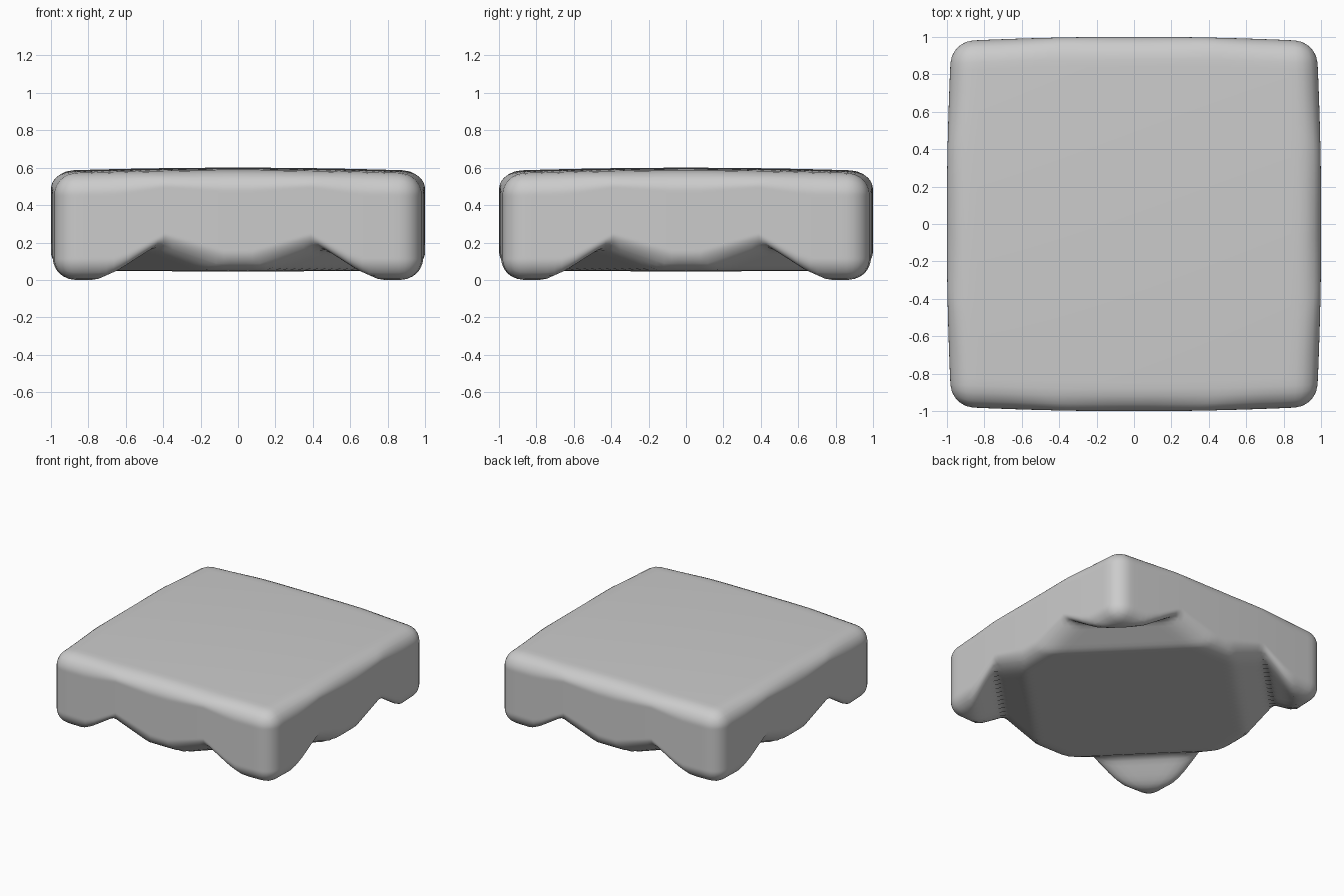
import bpy, bmesh
from mathutils import Vector

if "Cube" in bpy.data.objects:
    bpy.data.objects.remove(bpy.data.objects["Cube"])

R = 0.12             # edge rounding
HALF = (1.0, 1.0, 0.3)


# Underside height across the diagonal: flat belly, groove, corner foot
UNDERSIDE = [(0, 0.045), (1.08, 0.05), (1.40, 0.165), (1.60, 0.035), (1.68, 0.0), (3, 0.0)]


def underside(x, y):
    t = abs(x) + abs(y)
    for (a, ha), (b, hb) in zip(UNDERSIDE, UNDERSIDE[1:]):
        if t <= b:
            return ha + (hb - ha) * (t - a) / (b - a)
    return 0.0


def shape(co):
    p = Vector([c * h for c, h in zip(co, HALF)])
    # rounded box
    core = Vector([max(-(h - R), min(h - R, c)) for c, h in zip(p, HALF)])
    d = p - core
    if d.length > 1e-6:
        p = core + d.normalized() * R
    # lower side follows the underside, top is slightly domed
    x, y, z = p
    f = (z + 0.3) / 0.6
    low = underside(x, y)
    top = 0.6 - 0.018 * (x * x + y * y)
    # sides bulge gently in plan
    return Vector((x * (1 - 0.025 * y * y), y * (1 - 0.025 * x * x), low + (top - low) * f))


# Padded block with four corner feet
bm = bmesh.new()
bmesh.ops.create_cube(bm, size=2)
bmesh.ops.subdivide_edges(bm, edges=bm.edges[:], cuts=49, use_grid_fill=True)
for v in bm.verts:
    v.co = shape(v.co)
for face in bm.faces:
    face.smooth = True
bmesh.ops.recalc_face_normals(bm, faces=bm.faces[:])
mesh = bpy.data.meshes.new("footed_cushion")
bm.to_mesh(mesh)
bm.free()
obj = bpy.data.objects.new("footed_cushion", mesh)
bpy.context.collection.objects.link(obj)
